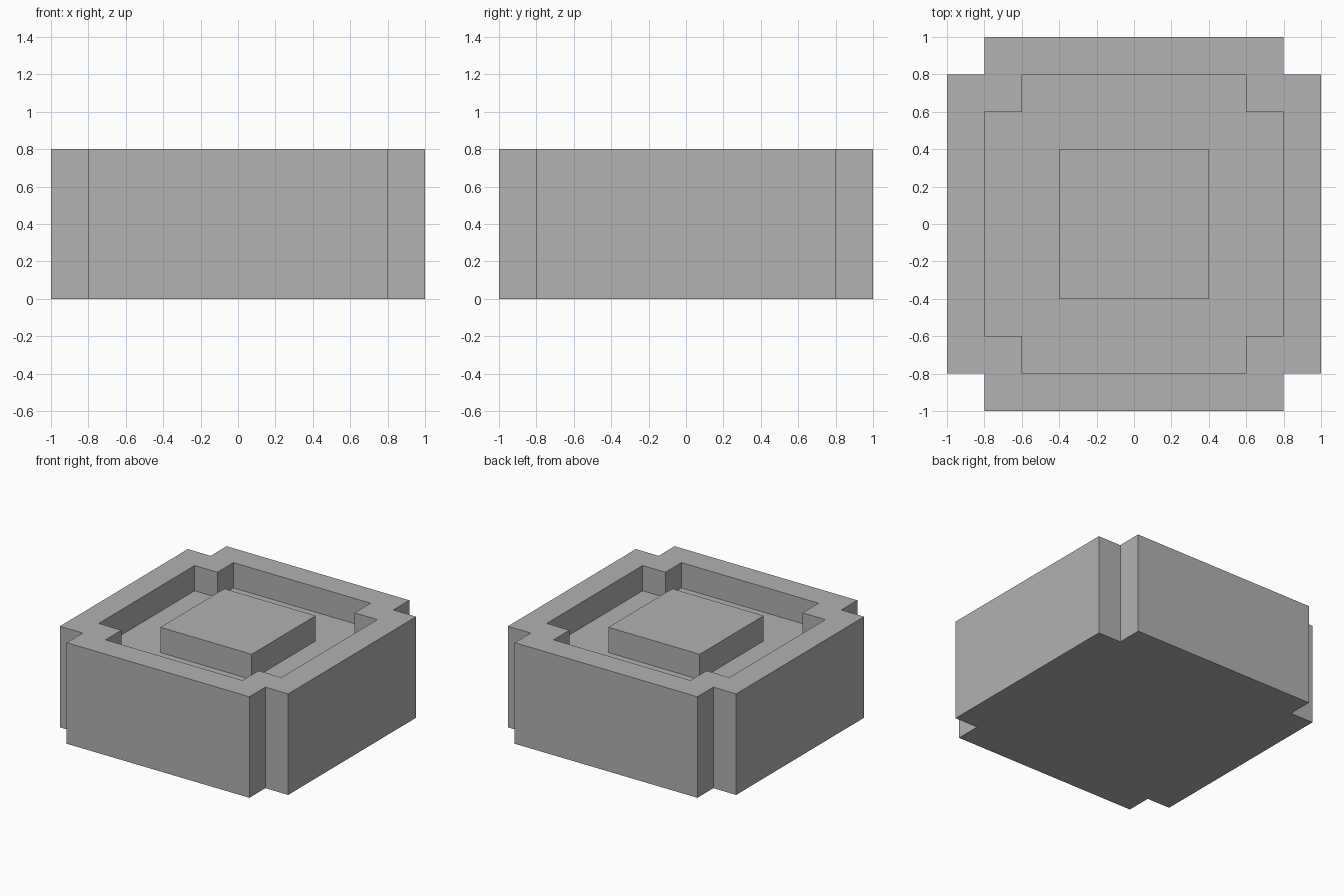
import bpy
import bmesh

cube = bpy.data.objects.get("Cube")
if cube:
    bpy.data.objects.remove(cube, do_unlink=True)

grey = bpy.data.materials.new("mid grey")
grey.use_nodes = True
colour = (0.445, 0.445, 0.445, 1)
grey.diffuse_color = colour
grey.node_tree.nodes["Principled BSDF"].inputs["Base Color"].default_value = colour


def notched_square(half, notch):
    """Counter-clockwise square outline with its four corners cut in."""
    a, b = half, half - notch
    corner = [(a, b), (b, b), (b, a)] if notch else [(a, a)]
    outline = []
    for _ in range(4):
        outline += corner
        corner = [(-y, x) for x, y in corner]
    return outline


def stepped_solid(name, sections, closed_bottom=True):
    """Join successive (outline, height) sections and cap the ends."""
    bm = bmesh.new()
    rings = [[bm.verts.new((x, y, z)) for x, y in outline]
             for outline, z in sections]
    for low, high in zip(rings, rings[1:]):
        for i in range(len(low)):
            j = (i + 1) % len(low)
            bm.faces.new((low[i], low[j], high[j], high[i]))
    bm.faces.new(rings[-1])
    if closed_bottom:
        bm.faces.new(rings[0][::-1])
    mesh = bpy.data.meshes.new(name)
    bm.to_mesh(mesh)
    bm.free()
    mesh.materials.append(grey)
    obj = bpy.data.objects.new(name, mesh)
    bpy.context.collection.objects.link(obj)
    return obj


TOP, FLOOR, STEP = 0.8, 0.6, 0.2
outer = notched_square(1.0, STEP)
inner = notched_square(0.8, STEP)

# Block with notched corners and a matching recess in its top
stepped_solid("recessed_block",
              [(outer, 0), (outer, TOP), (inner, TOP), (inner, FLOOR)])

# Raised centre, level with the rim
centre = notched_square(0.4, 0)
stepped_solid("centre_block", [(centre, FLOOR), (centre, TOP)],
              closed_bottom=False)
